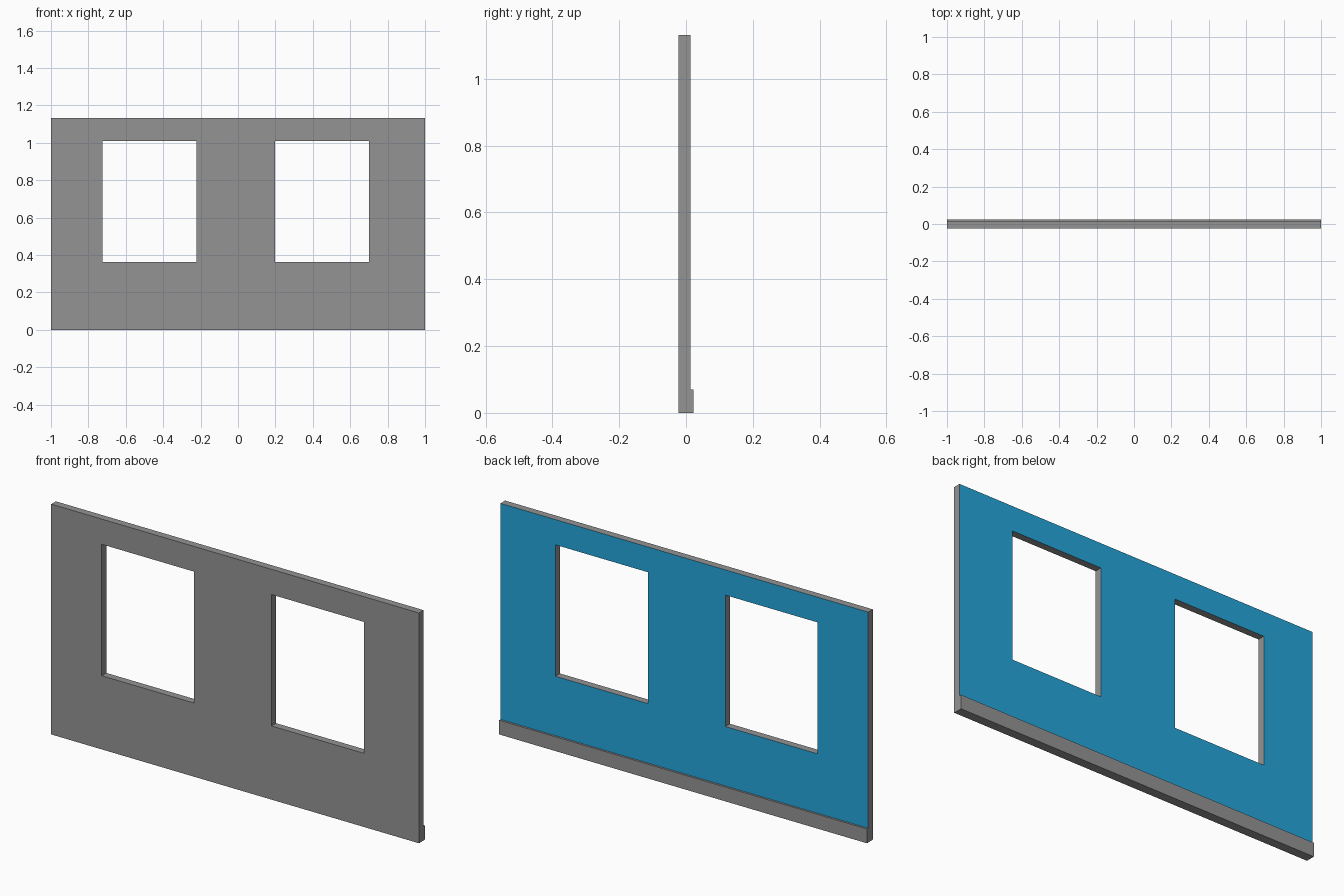
import bpy
import bmesh

if "Cube" in bpy.data.objects:
    bpy.data.objects.remove(bpy.data.objects["Cube"])

Y_FRONT, Y_WALL, Y_TRIM = -0.023, 0.013, 0.023
HEIGHT, TRIM_HEIGHT = 1.132, 0.07


def material(name, rgb):
    m = bpy.data.materials.new(name)
    m.diffuse_color = (*rgb, 1.0)
    m.use_nodes = True
    m.node_tree.nodes["Principled BSDF"].inputs["Base Color"].default_value = m.diffuse_color
    return m


grey = material("grey", (0.296, 0.296, 0.296))
blue = material("blue", (0.018, 0.385, 0.72))


def make_object(name, bm, mats):
    bmesh.ops.remove_doubles(bm, verts=bm.verts, dist=1e-5)
    bmesh.ops.recalc_face_normals(bm, faces=bm.faces)
    mesh = bpy.data.meshes.new(name)
    bm.to_mesh(mesh)
    bm.free()
    for m in mats:
        mesh.materials.append(m)
    obj = bpy.data.objects.new(name, mesh)
    bpy.context.collection.objects.link(obj)
    return obj


def panel(name, xs, zs, holes, y0, y1, mats, back_index=0):
    """Upright slab split into cells; cells listed in holes stay open."""
    bm = bmesh.new()
    solid = {(i, j) for i in range(len(xs) - 1) for j in range(len(zs) - 1)} - set(holes)

    def quad(points, index=0):
        bm.faces.new([bm.verts.new(p) for p in points]).material_index = index

    for i, j in sorted(solid):
        a, b, c, d = xs[i], xs[i + 1], zs[j], zs[j + 1]
        quad([(a, y0, c), (b, y0, c), (b, y0, d), (a, y0, d)])
        quad([(a, y1, c), (a, y1, d), (b, y1, d), (b, y1, c)], back_index)
        # rims only where the neighbouring cell is open
        for di, x in ((-1, a), (1, b)):
            if (i + di, j) not in solid:
                quad([(x, y0, c), (x, y0, d), (x, y1, d), (x, y1, c)])
        for dj, z in ((-1, c), (1, d)):
            if (i, j + dj) not in solid:
                quad([(a, y0, z), (b, y0, z), (b, y1, z), (a, y1, z)])
    return make_object(name, bm, mats)


# wall with two window openings, painted blue on the back face
panel("wall", [-1, -0.725, -0.223, 0.198, 0.701, 1], [0, 0.362, 1.008, HEIGHT],
      [(1, 1), (3, 1)], Y_FRONT, Y_WALL, [grey, blue], back_index=1)

# skirting board along the foot of the back face
panel("skirting_board", [-1, 1], [0, TRIM_HEIGHT], [], Y_WALL, Y_TRIM, [grey])
